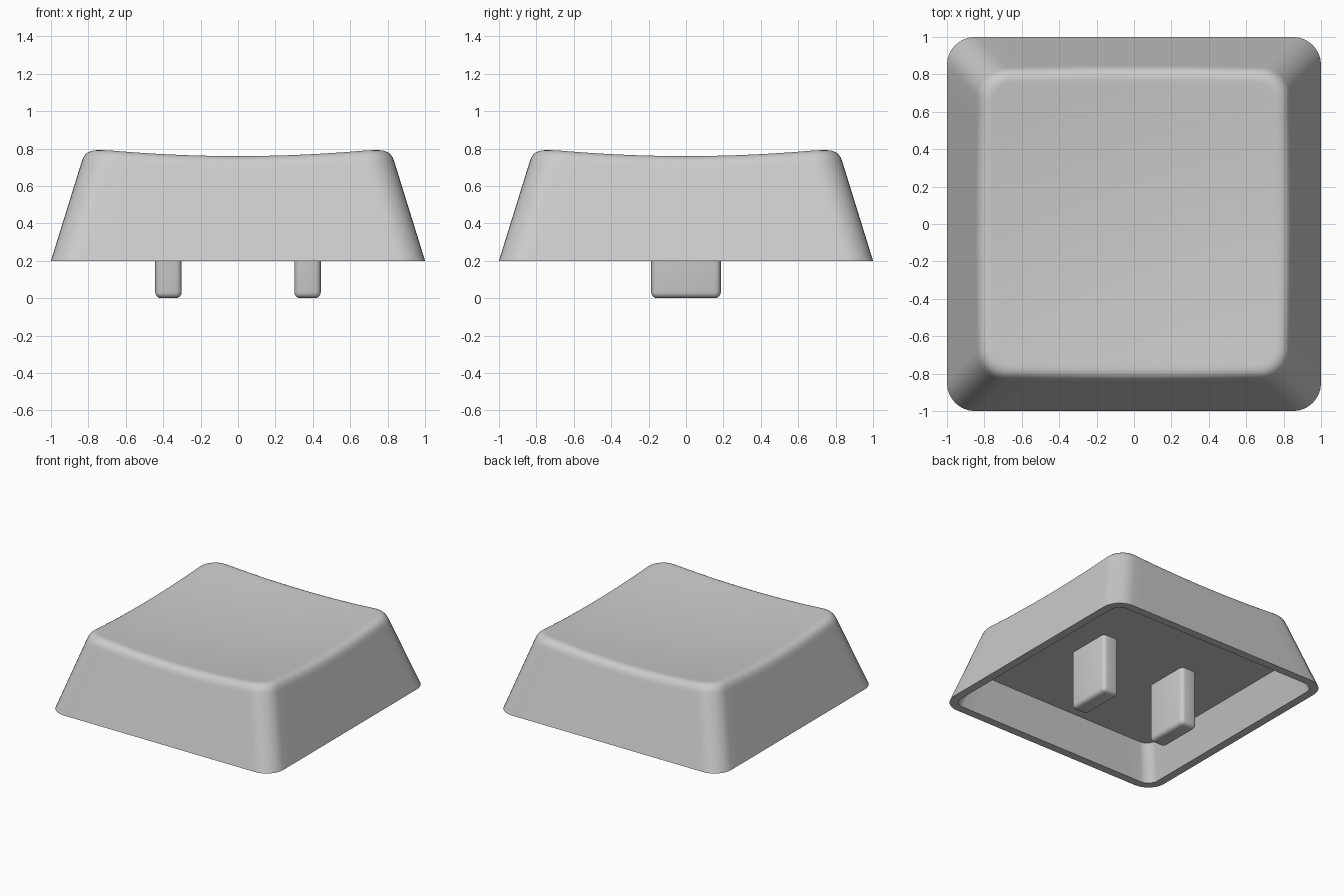
import bpy, bmesh, math

if "Cube" in bpy.data.objects:
    bpy.data.objects.remove(bpy.data.objects["Cube"])

grey = bpy.data.materials.new("warm_grey")
grey.diffuse_color = (0.6, 0.6, 0.6, 1)
grey.use_nodes = True
grey.node_tree.nodes["Principled BSDF"].inputs["Base Color"].default_value = grey.diffuse_color

BASE, SLOPE, RADIUS = 0.2, 0.31, 0.15
WALL, CEILING, FILLET = 0.065, 0.47, 0.06
SIDE_STEPS, CORNER_STEPS = 14, 8


def half_at(z):
    """Half width of the tapered outer wall at a height."""
    return 1 - SLOPE * (z - BASE)


def dish(x, y):
    """Height of the scooped top."""
    return 0.72 + 0.067 * (x * x + y * y)


def outline(half, r):
    """Points around a rounded square."""
    pts, c = [], half - r
    for q in range(4):
        a0 = q * math.pi / 2
        ca, sa = math.cos(a0), math.sin(a0)
        side = [(half, c * (2 * i / SIDE_STEPS - 1)) for i in range(SIDE_STEPS)]
        arc = [(c + r * math.cos(t), c + r * math.sin(t))
               for t in (i * math.pi / 2 / CORNER_STEPS for i in range(CORNER_STEPS))]
        pts += [(x * ca - y * sa, x * sa + y * ca) for x, y in side + arc]
    return pts


def ring(half, r, z):
    return [(x, y, z) for x, y in outline(half, r)]


def wall_point(i, z):
    x, y = outline(half_at(z), RADIUS)[i]
    return (x, y, z)


def mix(a, b, t):
    return tuple(p + (q - p) * t for p, q in zip(a, b))


def finish(obj):
    obj.data.materials.append(grey)
    bpy.ops.object.select_all(action='DESELECT')
    obj.select_set(True)
    bpy.context.view_layer.objects.active = obj
    bpy.ops.object.shade_smooth_by_angle(angle=math.radians(32))


# Sharp meeting line of wall and dish, and the two tangent lines of its fillet
count = 4 * (SIDE_STEPS + CORNER_STEPS)
low, edge, inner = [], [], []
for i in range(count):
    z = 0.76
    for _ in range(4):
        x, y, _z = wall_point(i, z)
        z = dish(x, y)
    edge.append(wall_point(i, z))
    low.append(wall_point(i, z - FILLET))
    x, y = outline(half_at(z) - FILLET, RADIUS - FILLET * 0.8)[i]
    inner.append((x, y, dish(x, y)))

# Cap cross-section rings: ceiling, inner wall, rim, outer wall, fillet, dish
foot = ring(1, RADIUS, BASE)
rings = [ring(half_at(CEILING) - WALL, RADIUS - WALL, CEILING),
         ring(1 - WALL, RADIUS - WALL, BASE)]
rings += [[mix(a, b, t) for a, b in zip(foot, low)] for t in (0, 0.3, 0.6, 0.85, 0.96)]
for k in range(7):
    t = k / 6
    rings.append([mix(mix(a, e, t), mix(e, b, t), t) for a, e, b in zip(low, edge, inner)])
for s in (0.96, 0.85, 0.7, 0.55, 0.4, 0.25, 0.1):
    rings.append([(x * s, y * s, dish(x * s, y * s)) for x, y, _ in inner])

bm = bmesh.new()
loops = [[bm.verts.new(p) for p in r] for r in rings]
for a, b in zip(loops, loops[1:]):
    for i in range(count):
        j = (i + 1) % count
        bm.faces.new((a[i], a[j], b[j], b[i]))
bm.faces.new(loops[0][::-1])
bm.faces.new(loops[-1])
bmesh.ops.recalc_face_normals(bm, faces=bm.faces)
mesh = bpy.data.meshes.new("key_cap")
bm.to_mesh(mesh)
bm.free()
cap = bpy.data.objects.new("key_cap", mesh)
bpy.context.collection.objects.link(cap)
finish(cap)

# Two rounded mounting posts sunk into the ceiling
for name, side in (("left_post", -1), ("right_post", 1)):
    bpy.ops.mesh.primitive_cube_add(size=1, location=(side * 0.372, 0, 0.27))
    post = bpy.context.object
    post.name = name
    post.scale = (0.142, 0.372, 0.54)
    bpy.ops.object.transform_apply(location=False, rotation=False, scale=True)
    bevel = post.modifiers.new("rounding", 'BEVEL')
    bevel.width = 0.032
    bevel.segments = 4
    bpy.ops.object.modifier_apply(modifier=bevel.name)
    finish(post)
